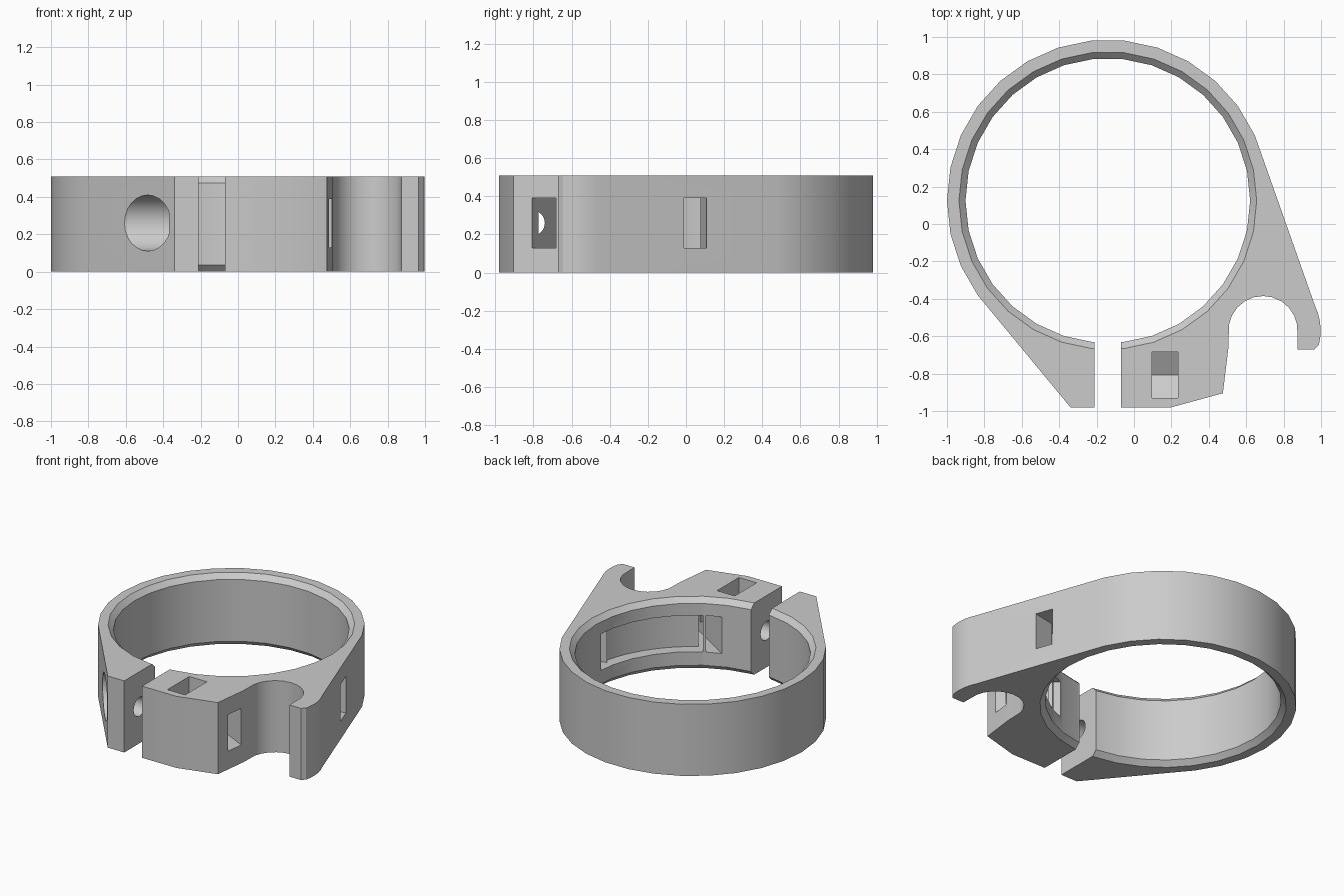
import bpy, bmesh
from math import sin, cos, radians, pi
from mathutils import Matrix, Vector

old = bpy.data.objects.get("Cube")
if old:
    bpy.data.objects.remove(old, do_unlink=True)

CX, CY = -0.14, 0.125      # ring centre
PX, PY = 0.69, -0.57       # hook centre
H = 0.51
MID = 0.26

grey = bpy.data.materials.new("light_grey")
grey.use_nodes = True
colour = (0.6, 0.6, 0.6, 1)
grey.diffuse_color = colour
grey.node_tree.nodes["Principled BSDF"].inputs["Base Color"].default_value = colour


def arc(cx, cy, r, start, end, steps):
    angles = [radians(start + (end - start) * i / steps) for i in range(steps + 1)]
    return [(cx + r * cos(a), cy + r * sin(a)) for a in angles]


def finish(name, bm):
    bmesh.ops.recalc_face_normals(bm, faces=bm.faces)
    mesh = bpy.data.meshes.new(name)
    bm.to_mesh(mesh)
    bm.free()
    mesh.materials.append(grey)
    ob = bpy.data.objects.new(name, mesh)
    bpy.context.collection.objects.link(ob)
    return ob


def prism(name, points, low, high, along_x=False):
    """Extrude a flat outline along z, or a (y, z) outline along x."""
    bm = bmesh.new()
    place = (lambda p: (low, *p)) if along_x else (lambda p: (*p, low))
    face = bm.faces.new([bm.verts.new(place(p)) for p in points])
    out = bmesh.ops.extrude_face_region(bm, geom=[face])
    step = Vector((high - low, 0, 0)) if along_x else Vector((0, 0, high - low))
    bmesh.ops.translate(bm, vec=step, verts=[g for g in out["geom"] if isinstance(g, bmesh.types.BMVert)])
    return finish(name, bm)


def lathe(name, profile, sides):
    """Closed solid of revolution about the ring axis."""
    bm = bmesh.new()
    rings = [[bm.verts.new((x, y, z)) for x, y in arc(CX, CY, r, 0, 360, sides)[:-1]]
             for r, z in profile]
    for a, b in zip(rings, rings[1:]):
        for i in range(sides):
            j = (i + 1) % sides
            bm.faces.new((a[i], a[j], b[j], b[i]))
    bm.faces.new(rings[0])
    bm.faces.new(rings[-1])
    return finish(name, bm)


# Clamp outline: ring back, left ear, right ear, hook
outline = arc(CX, CY, 0.86, 24, 216, 16)
outline += [(-0.34, -0.98), (0.2, -0.98), (0.475, -0.905), (0.505, -0.66)]
outline += arc(PX, PY, 0.185, 170, 10, 10)
outline += [(0.875, -0.67), (0.965, -0.67)]
outline += arc(PX, PY, 0.308, -14, 26, 5)
clamp = prism("clamp_body", outline, 0, H)

# Chamfered bore and the gap between the ears
cutters = [
    lathe("bore_cutter", [(0.831, -0.035), (0.761, 0.035), (0.761, H - 0.035), (0.831, H + 0.035)], 30),
    prism("gap_cutter", [(-0.21, -1.2), (-0.07, -1.2), (-0.07, -0.3), (-0.21, -0.3)], -0.1, 0.7),
]

# Screw hole, head recess and nut pocket
SY = -0.807
cutters += [
    prism("screw_cutter", arc(SY, MID, 0.067, 0, 360, 24)[:-1], -0.5, 0.43, True),
    prism("head_cutter", arc(SY, MID, 0.15, 0, 360, 24)[:-1], -1.2, -0.37, True),
    prism("nut_cutter", [(SY - 0.1225, 0.7), (SY - 0.1225, 0.19), (SY, 0.12),
                         (SY + 0.1225, 0.19), (SY + 0.1225, 0.7)], 0.095, 0.235, True),
]

# Strap slot: channel in the bore with a tunnel at each end
channel = arc(CX, CY, 0.84, -60, -12, 12) + arc(CX, CY, 0.7, -12, -60, 12)
front_tunnel = [(0.55, -0.847), (0.55, -0.705), (0.14, -0.5), (0.06, -0.543)]
side_tunnel = [(0.9, 0.005), (0.9, 0.133), (0.55, 0.063), (0.55, -0.065)]
for name, pts in (("channel_cutter", channel), ("front_tunnel_cutter", front_tunnel),
                  ("side_tunnel_cutter", side_tunnel)):
    cutters.append(prism(name, pts, 0.13, 0.39))

# Cut everything, then drop the cutters
bpy.ops.object.select_all(action="DESELECT")
bpy.context.view_layer.objects.active = clamp
clamp.select_set(True)
for cutter in cutters:
    cutter.hide_render = True
    mod = clamp.modifiers.new(cutter.name, "BOOLEAN")
    mod.operation = "DIFFERENCE"
    mod.solver = "EXACT"
    mod.object = cutter
    bpy.ops.object.modifier_apply(modifier=mod.name)
    bpy.data.objects.remove(cutter, do_unlink=True)

# Smooth the curved walls, keep the corners crisp
bpy.ops.object.shade_smooth_by_angle(angle=radians(20))
weighted = clamp.modifiers.new("weighted_normals", "WEIGHTED_NORMAL")
weighted.keep_sharp = True
